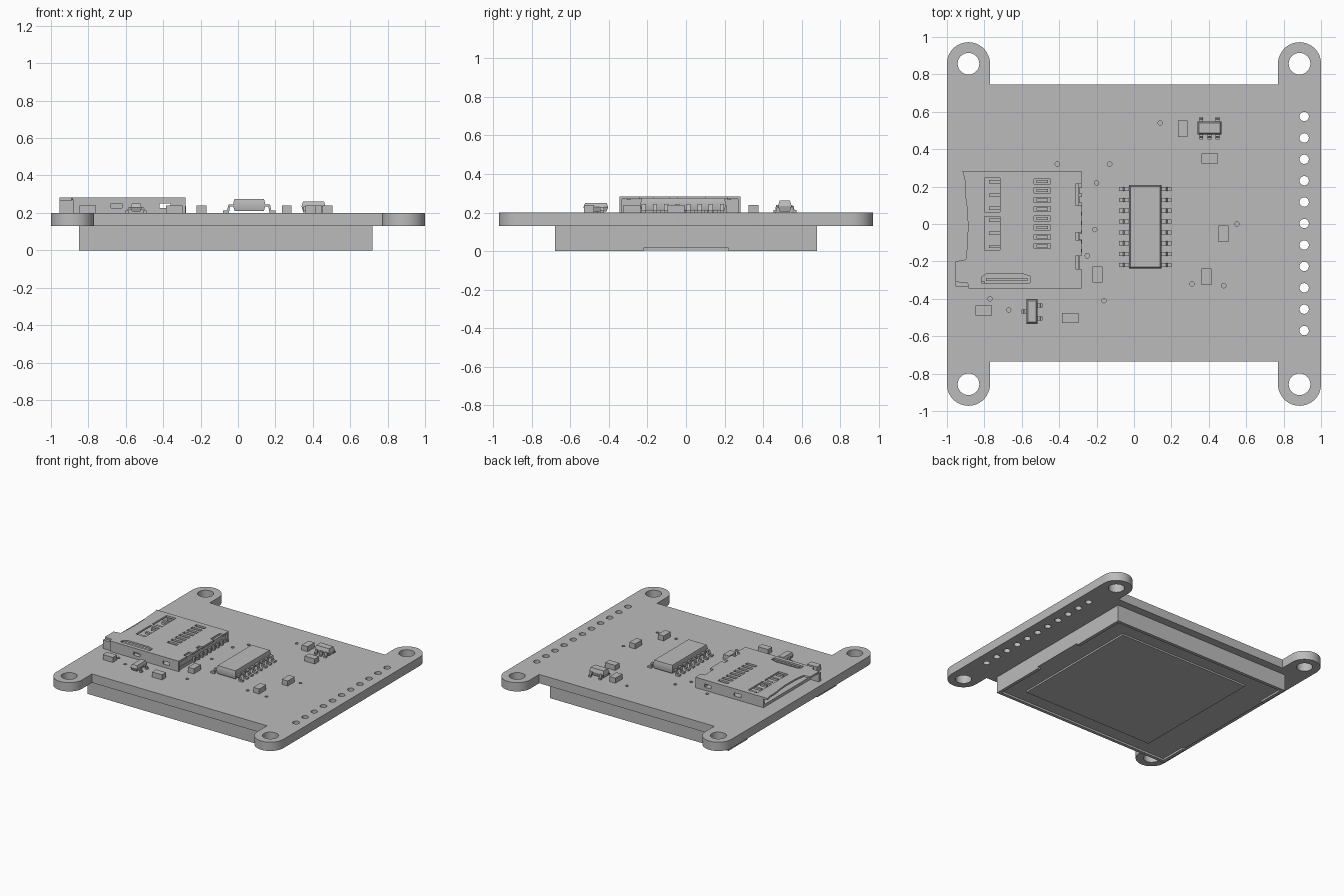
import bpy
import bmesh
from math import cos, sin, pi, radians
from mathutils import Vector

default = bpy.data.objects.get("Cube")
if default:
    bpy.data.objects.remove(default)

grey = bpy.data.materials.new("plain grey")
grey.use_nodes = True
tone = (0.5, 0.5, 0.5, 1)
grey.diffuse_color = tone
grey.node_tree.nodes["Principled BSDF"].inputs["Base Color"].default_value = tone

TOP = 0.2        # upper face of the board
UNDER = 0.13     # lower face of the board
parts = []


def finish(name, bm):
    bmesh.ops.recalc_face_normals(bm, faces=bm.faces)
    mesh = bpy.data.meshes.new(name)
    bm.to_mesh(mesh)
    bm.free()
    mesh.materials.append(grey)
    obj = bpy.data.objects.new(name, mesh)
    bpy.context.collection.objects.link(obj)
    parts.append(obj)
    return obj


def loft(bm, rings):
    """Skin a stack of matching rings and cap both ends."""
    rows = [[bm.verts.new(p) for p in ring] for ring in rings]
    n = len(rows[0])
    for low, high in zip(rows, rows[1:]):
        for i in range(n):
            j = (i + 1) % n
            bm.faces.new((low[i], low[j], high[j], high[i]))
    bm.faces.new(rows[0][::-1])
    bm.faces.new(rows[-1])


def prism(bm, outline, z0, z1):
    loft(bm, [[(x, y, z) for x, y in outline] for z in (z0, z1)])


def rect(x0, x1, y0, y1, inset=0):
    a, b, c, d = x0 + inset, x1 - inset, y0 + inset, y1 - inset
    return [(a, c), (b, c), (b, d), (a, d)]


def box(bm, x0, x1, y0, y1, z0, z1):
    prism(bm, rect(x0, x1, y0, y1), z0, z1)


def arc(cx, cy, r, start, end, steps):
    angles = [radians(start + (end - start) * i / steps) for i in range(steps + 1)]
    return [(cx + r * cos(a), cy + r * sin(a)) for a in angles]


def circle(cx, cy, r, steps):
    return arc(cx, cy, r, 0, 360, steps)[:-1]


def cut(obj, bm):
    cutter = finish("cutter", bm)
    parts.remove(cutter)
    cutter.hide_render = True
    mod = obj.modifiers.new("openings", "BOOLEAN")
    mod.operation = "DIFFERENCE"
    mod.solver = "EXACT"
    mod.object = cutter
    bpy.context.view_layer.objects.active = obj
    bpy.ops.object.modifier_apply(modifier=mod.name)
    bpy.data.objects.remove(cutter)


def lead(bm, x, y, direction, reach, width, height):
    """Bent pin leaving a chip body and landing on the board."""
    t = 0.012
    profile = [(-0.01, height), (reach * 0.45, height), (reach * 0.6, t), (reach, t),
               (reach, 0), (reach * 0.4, 0), (reach * 0.3, height - t), (-0.01, height - t)]
    out = Vector(direction).to_3d()
    side = Vector((-out.y, out.x, 0)) * width / 2
    base = Vector((x, y, TOP))
    path = [base + out * d + Vector((0, 0, h)) for d, h in profile]
    loft(bm, [[p - side for p in path], [p + side for p in path]])


def chip(name, x0, x1, y0, y1, z0, z1):
    """Moulded body, widest at its waist."""
    bm = bmesh.new()
    waist = (z0 + z1) / 2
    loft(bm, [[(x, y, z) for x, y in rect(x0, x1, y0, y1, inset)]
              for z, inset in ((z0, 0.008), (waist, 0), (z1, 0.008))])
    return finish(name, bm)


# Circuit board with four rounded mounting ears
EAR_X, EAR_Y, EAR_R = 0.885, 0.857, 0.115
inner = EAR_X - EAR_R
outline = arc(EAR_X, EAR_Y, EAR_R, 0, 180, 24) + [(inner, 0.745), (-inner, 0.745)]
outline += arc(-EAR_X, EAR_Y, EAR_R, 0, 180, 24)
outline += arc(-EAR_X, -EAR_Y, EAR_R, 180, 360, 24) + [(-inner, -0.735), (inner, -0.735)]
outline += arc(EAR_X, -EAR_Y, EAR_R, 180, 360, 24)
bm = bmesh.new()
prism(bm, outline, UNDER, TOP)
board = finish("circuit_board", bm)

# Mounting holes, header holes and small vias
bm = bmesh.new()
for sx in (-1, 1):
    for sy in (-1, 1):
        prism(bm, circle(sx * EAR_X, sy * EAR_Y, 0.058, 32), 0.1, 0.3)
for i in range(11):
    prism(bm, circle(0.91, 0.575 - i * 0.1145, 0.025, 20), 0.1, 0.3)
vias = [(0.14, 0.54), (-0.13, 0.32), (-0.2, 0.22), (-0.41, 0.32), (-0.21, -0.03), (0.55, 0),
        (-0.25, -0.17), (-0.16, -0.41), (0.31, -0.32), (0.48, -0.33), (-0.77, -0.4), (-0.67, -0.46)]
for x, y in vias:
    prism(bm, circle(x, y, 0.012, 12), 0.1, 0.3)
cut(board, bm)

# Display module under the board, with raised rim and screen
X0, X1, Y = -0.85, 0.72, 0.68
LIP = 0.015
bm = bmesh.new()
box(bm, X0, X1, -Y, Y, LIP, UNDER)
finish("display_body", bm)
bm = bmesh.new()
for s in (-1, 1):
    box(bm, X0, X1, *sorted((s * Y, s * (Y - 0.025))), 0, LIP)
    box(bm, X1 - 0.025, X1, *sorted((s * 0.22, s * (Y - 0.025))), 0, LIP)
    box(bm, X0, X0 + 0.025, *sorted((s * 0.44, s * (Y - 0.025))), 0, LIP)
finish("display_rim", bm)
bm = bmesh.new()
box(bm, -0.59, 0.56, -0.54, 0.54, 0.002, LIP)
finish("screen", bm)

# Main chip with eight pins on each side
chip("main_chip", -0.027, 0.147, -0.238, 0.208, 0.21, 0.275)
bm = bmesh.new()
for i in range(8):
    y = 0.187 - i * 0.058
    lead(bm, -0.027, y, (-1, 0), 0.053, 0.022, 0.045)
    lead(bm, 0.147, y, (1, 0), 0.053, 0.022, 0.045)
finish("main_chip_pins", bm)

# Five pin regulator
chip("regulator", 0.34, 0.468, 0.478, 0.548, 0.206, 0.262)
bm = bmesh.new()
for x in (0.36, 0.404, 0.447):
    lead(bm, x, 0.478, (0, -1), 0.025, 0.02, 0.035)
    if x != 0.404:
        lead(bm, x, 0.548, (0, 1), 0.025, 0.02, 0.035)
finish("regulator_pins", bm)

# Three pin transistor
chip("transistor", -0.575, -0.515, -0.532, -0.404, 0.206, 0.25)
bm = bmesh.new()
for y in (-0.436, -0.505):
    lead(bm, -0.515, y, (1, 0), 0.027, 0.02, 0.03)
lead(bm, -0.575, -0.468, (-1, 0), 0.027, 0.02, 0.03)
finish("transistor_pins", bm)

# Small resistors and capacitors: centre, and whether they lie along x
passives = [(0.26, 0.51, False), (0.404, 0.35, True), (0.478, -0.051, False), (0.388, -0.281, False),
            (-0.195, -0.27, False), (-0.342, -0.503, True), (-0.803, -0.463, True)]
for i, (x, y, along) in enumerate(passives):
    dx, dy = (0.044, 0.026) if along else (0.026, 0.044)
    bm = bmesh.new()
    box(bm, x - dx, x + dx, y - dy, y + dy, TOP, 0.24)
    finish(f"passive_{i + 1}", bm)

# Card socket: plastic tray, end block and side foot
SL, SR, SF, SB, LID = -0.9, -0.28, -0.345, 0.283, 0.283
bm = bmesh.new()
box(bm, SL + 0.02, SR - 0.01, SF + 0.01, SB - 0.01, TOP, 0.222)
box(bm, -0.36, SR - 0.015, SF + 0.01, SB - 0.01, 0.222, 0.268)
box(bm, -0.955, -0.8, SF + 0.012, SF + 0.04, TOP, 0.268)
finish("socket_tray", bm)

# Socket metal lid with a wavy card entry
entry = [(-0.917, SB), (-0.905, 0.24), (-0.903, 0.16), (-0.892, 0.08), (-0.888, 0),
         (-0.89, -0.1), (-0.9, -0.19), (-0.955, -0.2), (-0.955, -0.31), (-0.89, -0.315), (-0.885, SF)]
bm = bmesh.new()
prism(bm, entry + [(SR, SF), (SR, SB)], LID - 0.014, LID)
lid = finish("socket_lid", bm)

# Lid openings: contact slots, spring windows, ejector groove, edge notches
bm = bmesh.new()
for i in range(8):
    y = 0.228 - i * 0.0495
    box(bm, -0.535, -0.447, y - 0.013, y + 0.013, 0.25, 0.3)
for y0, y1 in ((0.065, 0.245), (-0.14, 0.04)):
    box(bm, -0.8, -0.717, y0, y1, 0.25, 0.3)
prism(bm, [(-0.815, -0.315), (-0.555, -0.315), (-0.555, -0.28), (-0.6, -0.265), (-0.785, -0.265),
           (-0.815, -0.285)], 0.25, 0.3)
for y0, y1 in ((0.1, 0.215), (-0.085, -0.045), (-0.24, -0.17)):
    box(bm, -0.312, -0.25, y0, y1, 0.25, 0.3)
cut(lid, bm)

# Socket side walls, with small latch windows
bm = bmesh.new()
for y in (SF, SB - 0.014):
    box(bm, -0.88, SR, y, y + 0.014, TOP, LID - 0.014)
walls = finish("socket_walls", bm)
bm = bmesh.new()
for x in (-0.68, -0.42):
    box(bm, x, x + 0.06, -0.4, -0.33, 0.225, 0.25)
    box(bm, x, x + 0.06, 0.265, 0.3, 0.225, 0.25)
cut(walls, bm)

# Spring fingers, card contacts, ejector bar and solder tails
bm = bmesh.new()
for i in range(8):
    y = 0.228 - i * 0.0495
    box(bm, -0.52, -0.46, y - 0.008, y + 0.008, 0.222, 0.262)
    box(bm, SR - 0.02, SR + 0.003, y - 0.035, y - 0.015, TOP, 0.236)
finish("socket_contacts", bm)
bm = bmesh.new()
for y in (0.225, 0.155, 0.085, 0.02, -0.05, -0.12):
    box(bm, -0.775, -0.715, y - 0.009, y + 0.009, 0.258, 0.274)
finish("spring_fingers", bm)
bm = bmesh.new()
box(bm, -0.79, -0.57, -0.305, -0.288, 0.222, 0.276)
finish("ejector_bar", bm)

for obj in bpy.context.view_layer.objects:
    obj.select_set(obj in parts)
bpy.context.view_layer.objects.active = board
bpy.ops.object.shade_smooth_by_angle(angle=pi / 6)
